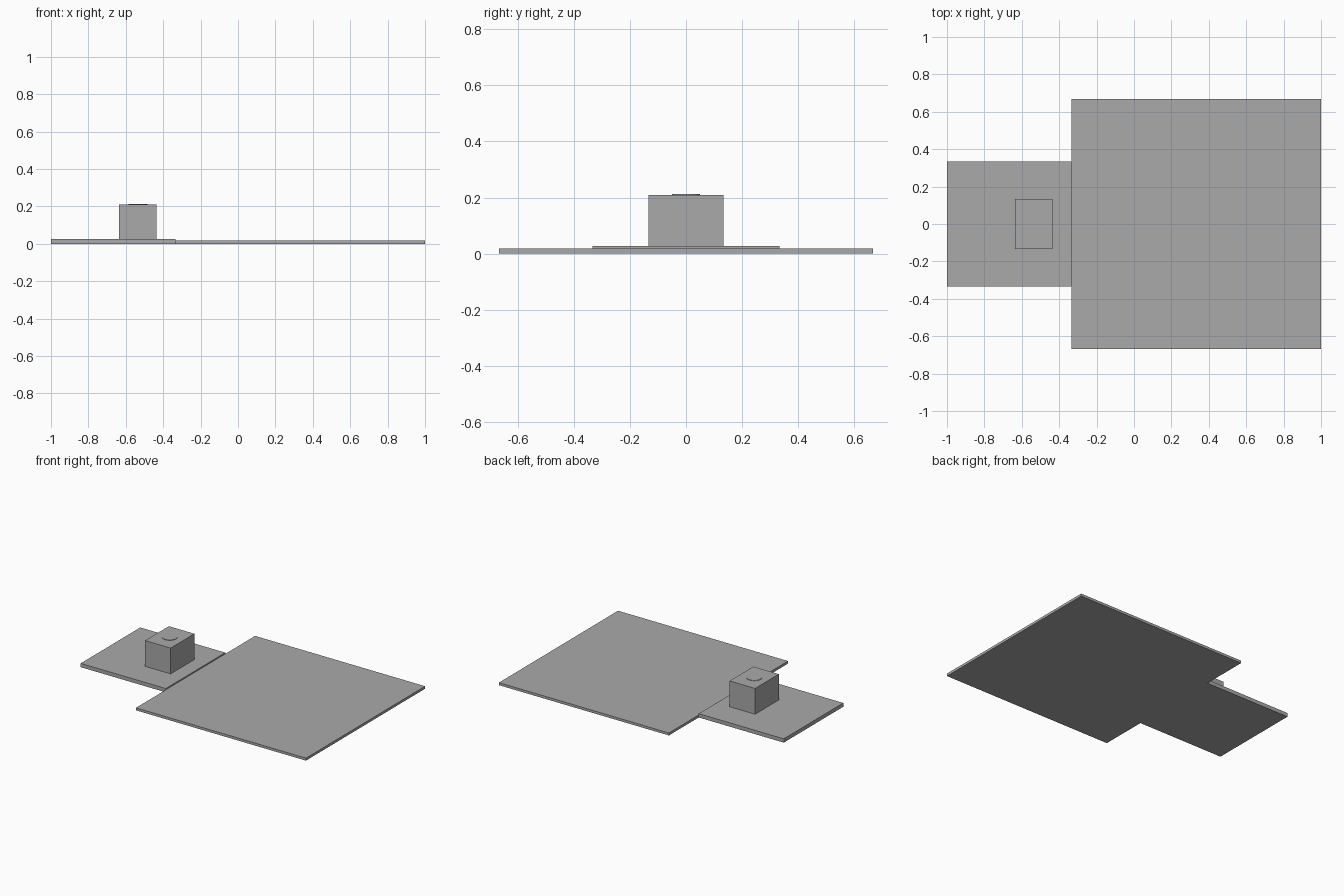
import bpy

default = bpy.data.objects.get("Cube")
if default:
    bpy.data.objects.remove(default, do_unlink=True)

# Single plain grey for every part
GREY = (0.4, 0.4, 0.4, 1)
grey = bpy.data.materials.new("plain_grey")
grey.use_nodes = True
grey.diffuse_color = GREY
grey.node_tree.nodes["Principled BSDF"].inputs["Base Color"].default_value = GREY


def finish(name):
    obj = bpy.context.object
    obj.name = obj.data.name = name
    obj.data.materials.append(grey)
    return obj


def box(name, low, high):
    """Box spanning two opposite corners, with applied scale."""
    centre = [(a + b) / 2 for a, b in zip(low, high)]
    bpy.ops.mesh.primitive_cube_add(size=1, location=centre)
    obj = finish(name)
    for v in obj.data.vertices:
        for i in range(3):
            v.co[i] *= high[i] - low[i]


# Large floor slab on the model's left
box("main_slab", (-0.333, -0.667, 0), (1, 0.667, 0.018))

# Slightly thicker small slab beside it
box("side_slab", (-1, -0.333, 0), (-0.333, 0.333, 0.027))

# Block standing on the small slab
box("block", (-0.635, -0.133, 0.027), (-0.435, 0.133, 0.21))

# Thin round disc on top of the block
bpy.ops.mesh.primitive_cylinder_add(vertices=32, radius=0.05, depth=0.006,
                                    location=(-0.535, 0, 0.21))
finish("top_disc")
bpy.ops.object.shade_smooth_by_angle()
